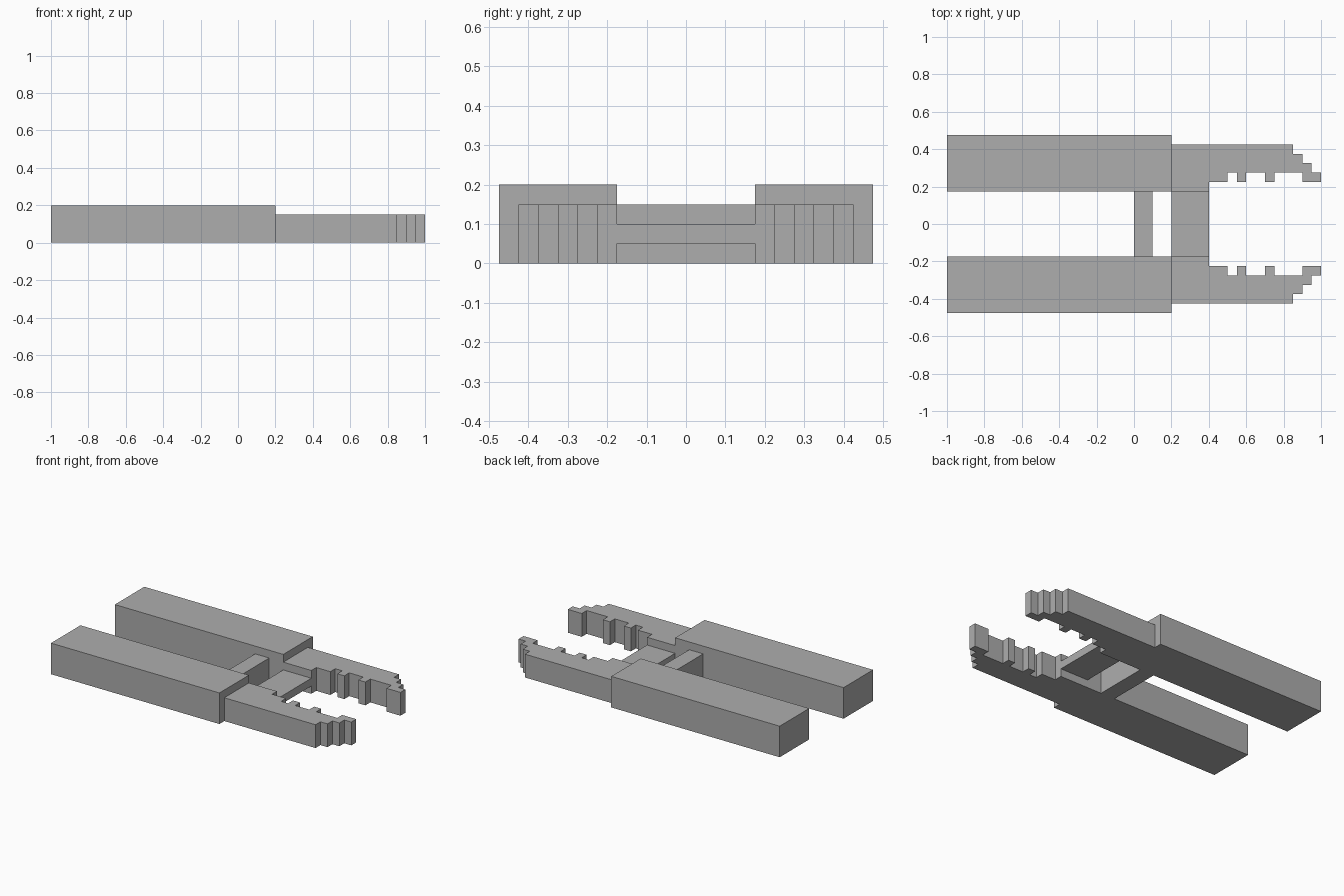
import bpy
import bmesh

cube = bpy.data.objects.get("Cube")
if cube:
    bpy.data.objects.remove(cube, do_unlink=True)

GREY = (0.42, 0.42, 0.42, 1.0)
grey = bpy.data.materials.new("plain grey")
grey.use_nodes = True
grey.diffuse_color = GREY
grey.node_tree.nodes["Principled BSDF"].inputs["Base Color"].default_value = GREY


def prism(name, outline, z0, z1):
    """Extrude a flat outline from z0 up to z1."""
    bm = bmesh.new()
    base = bm.faces.new([bm.verts.new((x, y, z0)) for x, y in outline])
    top = bmesh.ops.extrude_face_region(bm, geom=[base])["geom"]
    verts = [v for v in top if isinstance(v, bmesh.types.BMVert)]
    bmesh.ops.translate(bm, verts=verts, vec=(0, 0, z1 - z0))
    bmesh.ops.recalc_face_normals(bm, faces=bm.faces)
    mesh = bpy.data.meshes.new(name)
    bm.to_mesh(mesh)
    bm.free()
    mesh.materials.append(grey)
    obj = bpy.data.objects.new(name, mesh)
    bpy.context.collection.objects.link(obj)
    return obj


def rect(x0, x1, y0, y1):
    return [(x0, y0), (x1, y0), (x1, y1), (x0, y1)]


INNER, OUTER, STEP = 0.175, 0.475, 0.05
TOOTH, GAP = INNER + STEP, INNER + 2 * STEP

# Toothed inner edge: (end of run along x, y of run)
runs = [(0.4, INNER), (0.5, TOOTH), (0.55, GAP), (0.6, TOOTH),
        (0.7, GAP), (0.75, TOOTH), (0.9, GAP), (1.0, TOOTH)]
jaw = []
x = 0.2
for end, y in runs:
    jaw += [(x, y), (end, y)]
    x = end

# Stepped outer tip, then back along the outside
y = GAP
for i in range(3):
    jaw += [(x, y), (x - STEP, y)]
    x -= STEP
    y += STEP
jaw += [(x, y), (0.2, y)]

# Handles and jaws on both sides
for side, s in (("left", 1), ("right", -1)):
    prism(side + "_handle", [(x, s * y) for x, y in rect(-1, 0.2, INNER, OUTER)], 0, 0.2)
    prism(side + "_jaw", [(x, s * y) for x, y in jaw], 0, 0.15)

# Cross pieces joining the two sides
prism("rear_cross_bar", rect(0, 0.1, -INNER, INNER), 0, 0.15)
prism("front_cross_plate", rect(0.2, 0.4, -INNER, INNER), 0.05, 0.1)
